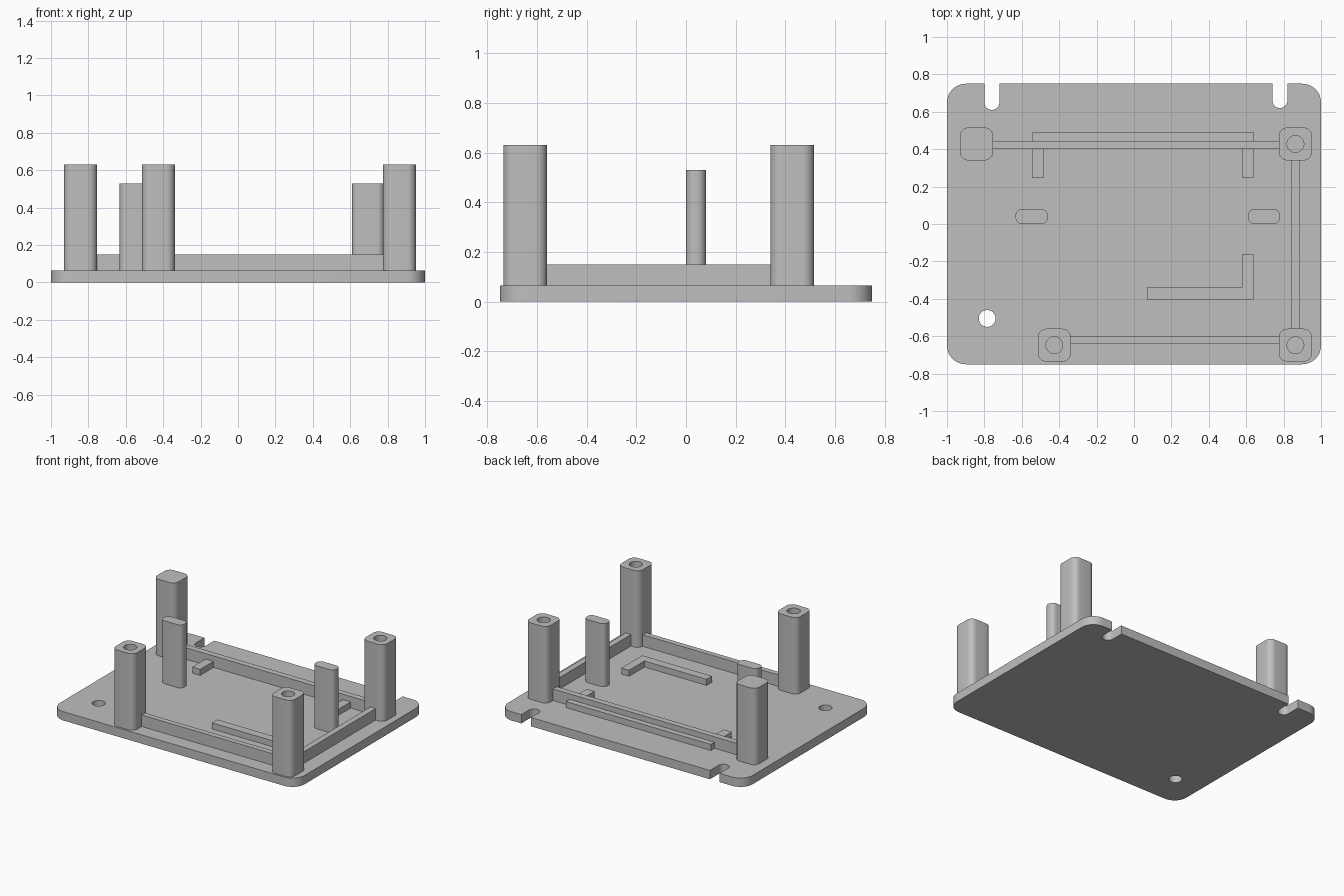
import bpy, bmesh
from math import radians

cube = bpy.data.objects.get("Cube")
if cube:
    bpy.data.objects.remove(cube, do_unlink=True)

# Single grey plastic
grey = bpy.data.materials.new("grey plastic")
grey.use_nodes = True
colour = (0.52, 0.52, 0.52, 1)
grey.diffuse_color = colour
grey.node_tree.nodes["Principled BSDF"].inputs["Base Color"].default_value = colour

FLOOR = 0.065   # top of the base plate
RIB = 0.15      # top of the ribs
LEDGE = 0.11    # top of the low ledges
PEG = 0.53
POST = 0.63


def prism(name, outline, z0, z1, radius=0.0, segments=8):
    """Extrude an outline upwards, rounding its upright edges."""
    bm = bmesh.new()
    face = bm.faces.new([bm.verts.new((x, y, z0)) for x, y in outline])
    top = bmesh.ops.extrude_face_region(bm, geom=[face])["geom"]
    verts = [g for g in top if isinstance(g, bmesh.types.BMVert)]
    bmesh.ops.translate(bm, vec=(0, 0, z1 - z0), verts=verts)
    if radius:
        upright = [e for e in bm.edges
                   if abs(e.verts[0].co.z - e.verts[1].co.z) > 1e-4]
        bmesh.ops.bevel(bm, geom=upright, offset=radius, segments=segments,
                        profile=0.5, affect='EDGES')
    bmesh.ops.recalc_face_normals(bm, faces=bm.faces)
    mesh = bpy.data.meshes.new(name)
    bm.to_mesh(mesh)
    bm.free()
    mesh.materials.append(grey)
    obj = bpy.data.objects.new(name, mesh)
    bpy.context.collection.objects.link(obj)
    return obj


def box(name, x0, x1, y0, y1, z0, z1, radius=0.0):
    return prism(name, [(x0, y0), (x1, y0), (x1, y1), (x0, y1)], z0, z1, radius)


def drill(name, x, y, z0, z1, radius=0.045):
    bpy.ops.mesh.primitive_cylinder_add(vertices=32, radius=radius, depth=z1 - z0,
                                        location=(x, y, (z0 + z1) / 2))
    cutter = bpy.context.object
    cutter.name = name
    return cutter


def cut(obj, cutter):
    """Subtract the cutter and discard it."""
    mod = obj.modifiers.new("cut", 'BOOLEAN')
    mod.operation = 'DIFFERENCE'
    mod.solver = 'EXACT'
    mod.object = cutter
    cutter.hide_render = True
    bpy.context.view_layer.objects.active = obj
    bpy.ops.object.modifier_apply(modifier=mod.name)
    bpy.data.objects.remove(cutter, do_unlink=True)


# Base plate with two cable notches and a through hole
base = box("base_plate", -1, 1, -0.75, 0.75, 0, FLOOR, 0.1)
for x, end in ((-0.76, 0.61), (0.78, 0.62)):
    cut(base, box("notch_cutter", x - 0.04, x + 0.04, end, 0.9, -0.1, 0.2, 0.0395))
cut(base, drill("hole_cutter", -0.785, -0.505, -0.1, 0.2))
parts = [base]

# Corner posts: name, centre, and whether the top has a screw hole
posts = (("back_right_post", -0.842, 0.428, False),
         ("back_left_post", 0.863, 0.428, True),
         ("front_right_post", -0.426, -0.648, True),
         ("front_left_post", 0.863, -0.648, True))
for name, x, y, has_hole in posts:
    post = box(name, x - 0.088, x + 0.088, y - 0.088, y + 0.088, FLOOR, POST, 0.045)
    if has_hole:
        cut(post, drill("screw_cutter", x, y, 0.3, 0.7))
    parts.append(post)

# Support pegs
for name, x in (("right_peg", -0.547), ("left_peg", 0.695)):
    parts.append(box(name, x - 0.086, x + 0.086, 0, 0.08, FLOOR, PEG, 0.035))

# Ribs joining the posts
box("back_rib", -0.76, 0.78, 0.4, 0.445, FLOOR, RIB)
box("front_rib", -0.345, 0.78, -0.642, -0.602, FLOOR, RIB)
box("left_rib", 0.842, 0.886, -0.565, 0.345, FLOOR, RIB)

# Low ledges: a bar behind the back rib, two stubs, and an L-shaped guide
box("back_ledge", -0.545, 0.64, 0.445, 0.488, FLOOR, LEDGE)
box("right_stub", -0.545, -0.48, 0.245, 0.4, FLOOR, LEDGE)
box("left_stub", 0.577, 0.64, 0.245, 0.4, FLOOR, LEDGE)
prism("corner_guide", [(0.07, -0.403), (0.64, -0.403), (0.64, -0.16),
                       (0.577, -0.16), (0.577, -0.34), (0.07, -0.34)], FLOOR, LEDGE)

# Smooth the rounded sides, keep the rims sharp
bpy.ops.object.select_all(action='DESELECT')
for obj in parts:
    obj.select_set(True)
bpy.context.view_layer.objects.active = base
bpy.ops.object.shade_smooth_by_angle(angle=radians(30))
